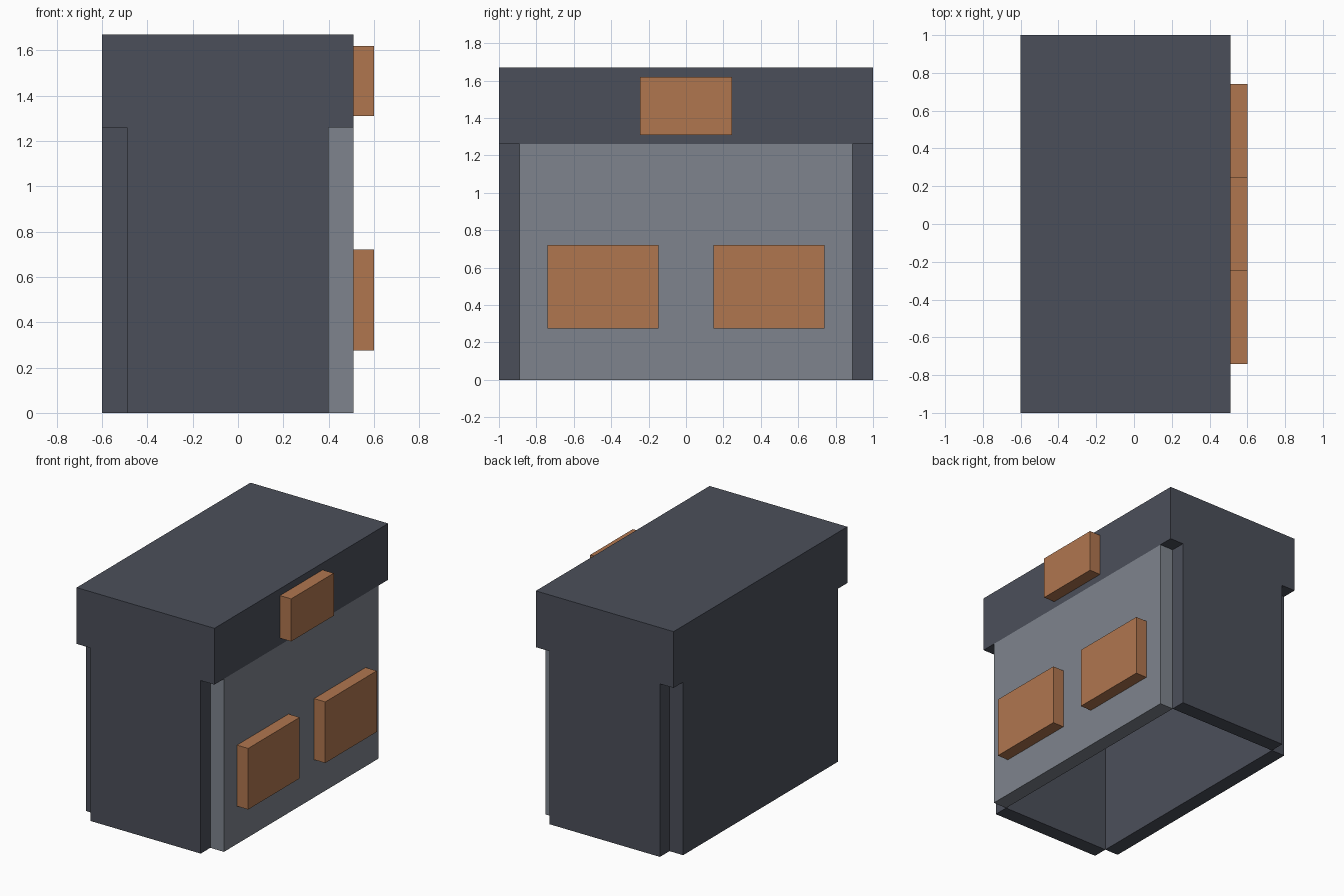
import bpy

if "Cube" in bpy.data.objects:
    bpy.data.objects.remove(bpy.data.objects["Cube"])


def make_material(name, rgb):
    """Flat colour from 0-255 sRGB values."""
    lin = [((c / 255 + 0.055) / 1.055) ** 2.4 for c in rgb]
    mat = bpy.data.materials.new(name)
    mat.diffuse_color = (*lin, 1.0)
    mat.use_nodes = True
    mat.node_tree.nodes["Principled BSDF"].inputs["Base Color"].default_value = mat.diffuse_color
    return mat


slate = make_material("dark_slate", (75, 79, 90))
grey = make_material("light_grey", (126, 132, 141))
copper = make_material("copper_orange", (176, 118, 79))


def box(name, x, y, z, mat):
    """Box spanning the given (min, max) ranges."""
    bpy.ops.mesh.primitive_cube_add(size=1)
    ob = bpy.context.object
    ob.name = name
    for v in ob.data.vertices:
        v.co = [r[0] if c < 0 else r[1] for c, r in zip(v.co, (x, y, z))]
    ob.data.materials.append(mat)
    return ob


BACK, FRONT, WALL = -0.60, 0.51, 0.11
SILL, TOP = 1.26, 1.67
inner_back, inner_front, inner_y = BACK + WALL, FRONT - WALL, 1 - WALL

# Solid cap over the open-bottomed body
box("cap", (BACK, FRONT), (-1, 1), (SILL, TOP), slate)

# Four walls meeting only at their inner edges, leaving notched corners
box("face_panel", (inner_front, FRONT), (-inner_y, inner_y), (0, SILL), grey)
box("rear_panel", (BACK, inner_back), (-inner_y, inner_y), (0, SILL), slate)
for side, y in (("left", (-1, -inner_y)), ("right", (inner_y, 1))):
    box(side + "_side_panel", (inner_back, inner_front), y, (0, SILL), slate)

# Raised blocks on the cap and face panel
block_x = (FRONT, 0.60)
box("cap_block", block_x, (-0.245, 0.245), (1.31, 1.62), copper)
for side, y in (("left", (-0.74, -0.147)), ("right", (0.147, 0.74))):
    box(side + "_face_block", block_x, y, (0.275, 0.72), copper)
